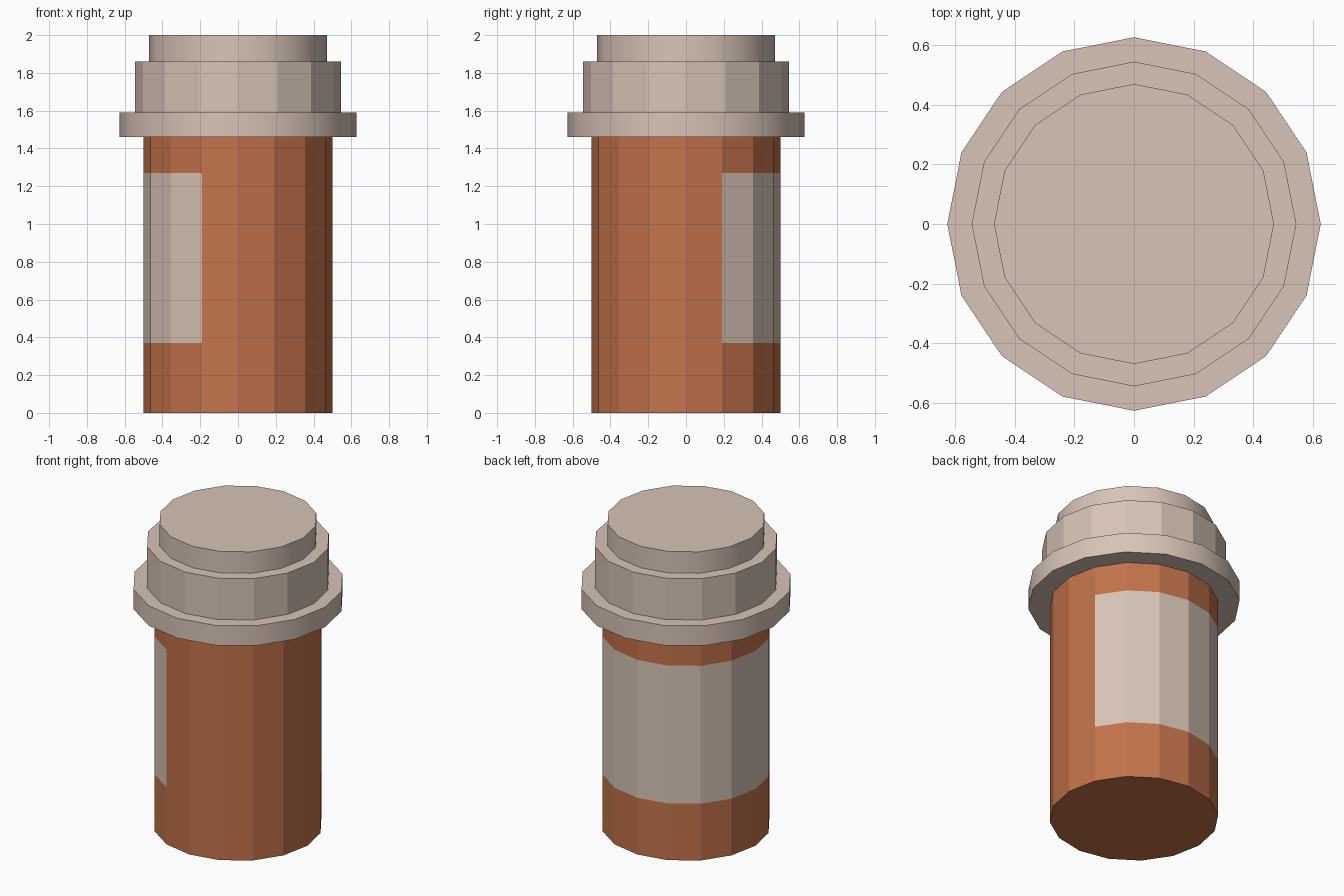
import bpy, bmesh, math

if "Cube" in bpy.data.objects:
    bpy.data.objects.remove(bpy.data.objects["Cube"])

SIDES = 16


def material(name, rgb):
    m = bpy.data.materials.new(name)
    m.diffuse_color = (*rgb, 1)
    m.use_nodes = True
    m.node_tree.nodes["Principled BSDF"].inputs["Base Color"].default_value = m.diffuse_color
    return m


def lathe(name, profile, mats, cap_start=False, cap_end=False, smooth_bands=()):
    """Sweep (radius, z) points round z; returns the object and its face grid."""
    bm = bmesh.new()
    rings = []
    for r, z in profile:
        rings.append([bm.verts.new((r * math.cos(math.tau * i / SIDES),
                                    r * math.sin(math.tau * i / SIDES), z))
                      for i in range(SIDES)])
    for b, (lo, hi) in enumerate(zip(rings, rings[1:])):
        for i in range(SIDES):
            j = (i + 1) % SIDES
            f = bm.faces.new((lo[i], lo[j], hi[j], hi[i]))
            f.smooth = b in smooth_bands
            # label wraps ten facets of the middle band
            if name == "bottle_body" and b == 1 and 1 <= i <= 10:
                f.material_index = 1
    if cap_start:
        bm.faces.new(rings[0][::-1])
    if cap_end:
        bm.faces.new(rings[-1])
    # keep step edges crisp next to smooth bands
    for e in bm.edges:
        if len(e.link_faces) == 2 and e.calc_face_angle(0) > math.radians(30):
            e.smooth = False
    me = bpy.data.meshes.new(name)
    bm.to_mesh(me)
    bm.free()
    for m in mats:
        me.materials.append(m)
    ob = bpy.data.objects.new(name, me)
    bpy.context.collection.objects.link(ob)
    return ob


amber = material("amber_plastic", (0.54, 0.17, 0.07))
pale = material("pale_plastic", (0.68, 0.55, 0.47))

# Bottle with the flush label
lathe("bottle_body", [(0.5, 0), (0.5, 0.37), (0.5, 1.27), (0.5, 1.46)],
      [amber, pale], cap_start=True)

# Stepped lid: rim, middle tier, top tier
lathe("stepped_lid", [(0.5, 1.46), (0.627, 1.46), (0.627, 1.59), (0.545, 1.59),
                      (0.545, 1.86), (0.47, 1.86), (0.47, 2.0)],
      [pale], cap_end=True, smooth_bands=(1, 5))
